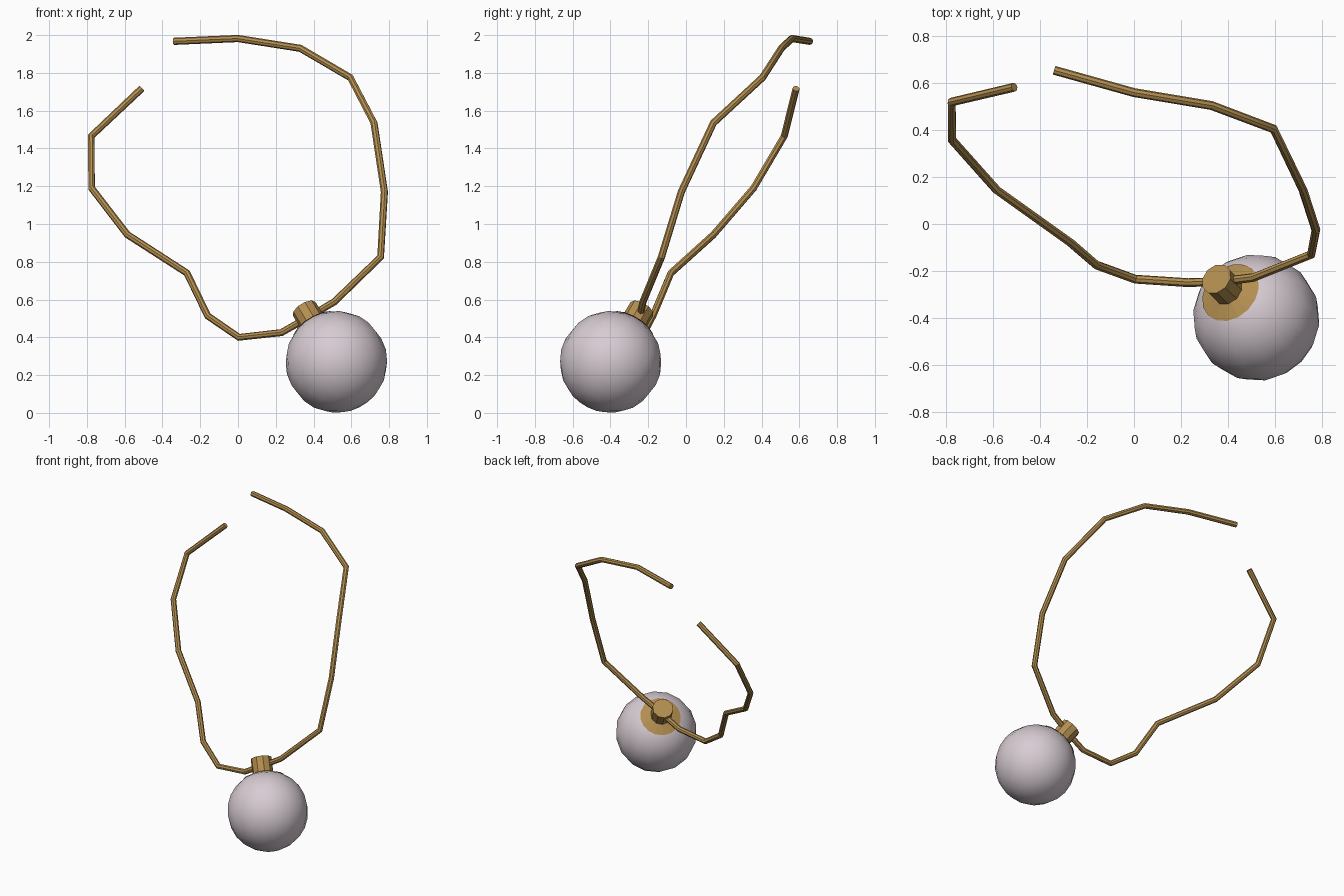
import bpy, bmesh, math
from mathutils import Vector

if "Cube" in bpy.data.objects:
    bpy.data.objects.remove(bpy.data.objects["Cube"])


def material(name, rgb):
    m = bpy.data.materials.new(name)
    m.diffuse_color = (*rgb, 1)
    m.use_nodes = True
    m.node_tree.nodes["Principled BSDF"].inputs["Base Color"].default_value = m.diffuse_color
    return m


gold = material("antique gold", (0.45, 0.27, 0.08))
pearl_mat = material("pearl", (0.68, 0.60, 0.65))

CENTRE = Vector((0.521, -0.399, 0.27))
AXIS = Vector((-0.463, 0.45, 0.763)).normalized()
TURN = AXIS.to_track_quat('Z', 'Y')
R = 0.27


def finish(ob, name, mat, angle=None):
    ob.name = name
    ob.data.materials.append(mat)
    if angle:
        bpy.ops.object.select_all(action='DESELECT')
        ob.select_set(True)
        bpy.context.view_layer.objects.active = ob
        bpy.ops.object.shade_smooth_by_angle(angle=math.radians(angle))
    return ob


# open neck wire: path points swept with a round section
path = [(-0.34, 0.655, 1.967), (0, 0.56, 1.982), (0.33, 0.505, 1.93),
        (0.595, 0.405, 1.775), (0.72, 0.145, 1.535), (0.775, -0.025, 1.17),
        (0.755, -0.13, 0.825), (0.51, -0.228, 0.588), (0.37, -0.245, 0.505),
        (0.23, -0.25, 0.425), (0.005, -0.235, 0.4), (-0.16, -0.175, 0.513),
        (-0.27, -0.08, 0.74), (-0.585, 0.145, 0.943), (-0.775, 0.358, 1.19),
        (-0.777, 0.52, 1.465), (-0.51, 0.583, 1.717)]
cu = bpy.data.curves.new("neck_wire", 'CURVE')
cu.dimensions = '3D'
cu.bevel_depth = 0.019
cu.bevel_resolution = 2
cu.use_fill_caps = True
sp = cu.splines.new('POLY')
sp.points.add(len(path) - 1)
for p, co in zip(sp.points, path):
    p.co = (*co, 1)
wire = bpy.data.objects.new("neck_wire", cu)
bpy.context.collection.objects.link(wire)
bpy.context.view_layer.objects.active = wire
wire.select_set(True)
bpy.ops.object.convert(target='MESH')
finish(bpy.context.object, "neck_wire", gold, 35)

# pearl
bpy.ops.mesh.primitive_uv_sphere_add(segments=16, ring_count=12, radius=R,
                                     location=CENTRE, rotation=TURN.to_euler())
finish(bpy.context.object, "pearl", pearl_mat, 40)

# thin gold cup lying on the pearl around the bead
bm = bmesh.new()
rings = [[bm.verts.new((1.012 * R * math.sin(t) * math.cos(a),
                        1.012 * R * math.sin(t) * math.sin(a),
                        1.012 * R * math.cos(t)))
          for a in (i * math.tau / 16 for i in range(16))]
         for t in (math.radians(12), math.radians(30))]
for i in range(16):
    j = (i + 1) % 16
    bm.faces.new((rings[0][i], rings[1][i], rings[1][j], rings[0][j]))
bm.faces.new(rings[0])
me = bpy.data.meshes.new("pearl_cup")
bm.to_mesh(me)
bm.free()
cup = bpy.data.objects.new("pearl_cup", me)
bpy.context.collection.objects.link(cup)
cup.location = CENTRE
cup.rotation_euler = TURN.to_euler()
finish(cup, "pearl_cup", gold)

# faceted bead the wire passes through
bpy.ops.mesh.primitive_cylinder_add(vertices=10, radius=0.07, depth=0.13,
                                    location=CENTRE + AXIS * 0.302,
                                    rotation=TURN.to_euler())
finish(bpy.context.object, "hanger_bead", gold)
